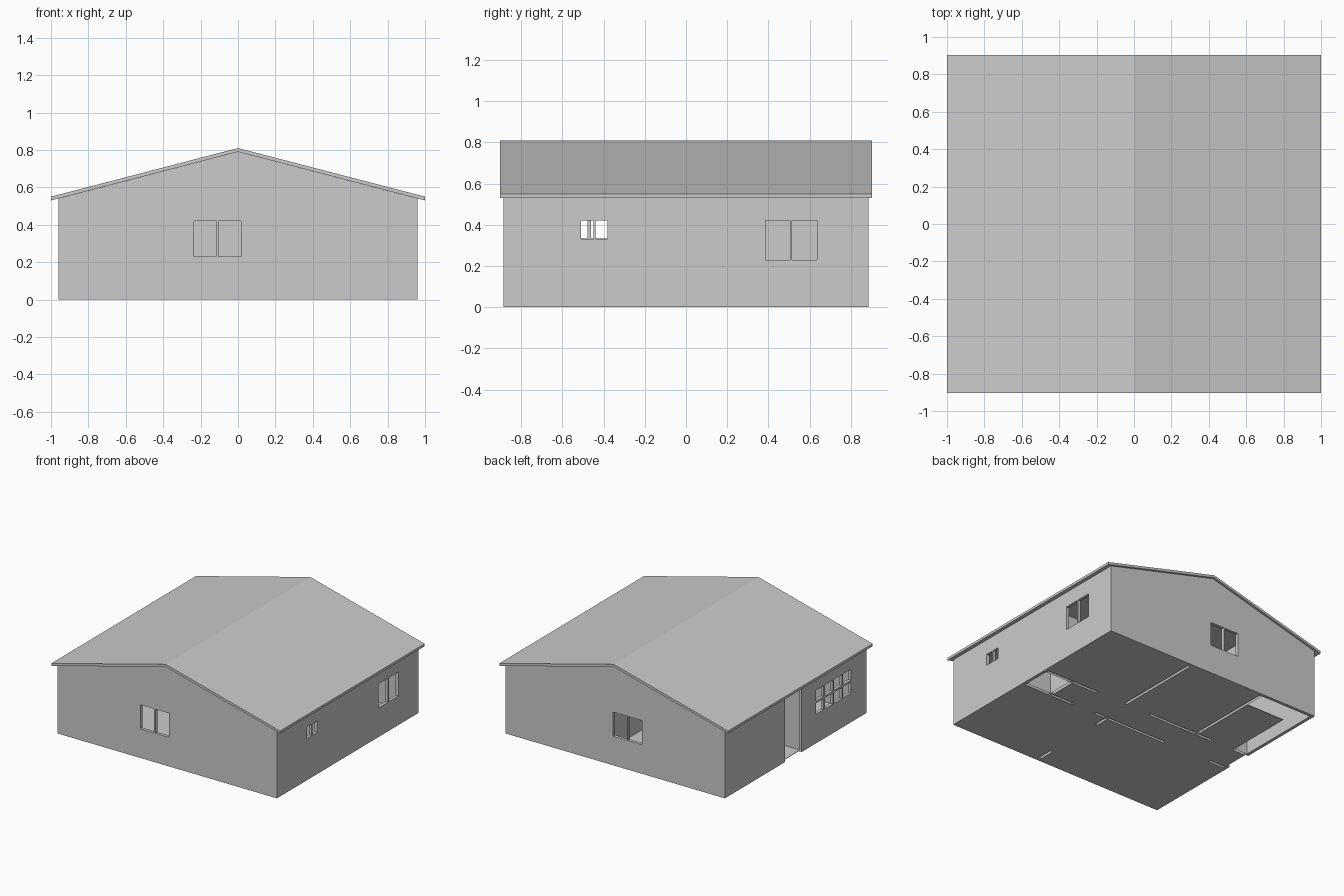
import bpy
import bmesh

cube = bpy.data.objects.get("Cube")
if cube:
    bpy.data.objects.remove(cube, do_unlink=True)

grey = bpy.data.materials.new("plain grey")
grey.use_nodes = True
GREY = (0.6, 0.6, 0.6, 1)
grey.diffuse_color = GREY
grey.node_tree.nodes["Principled BSDF"].inputs["Base Color"].default_value = GREY

WX, WY = 0.96, 0.885      # outer wall half sizes
T = 0.025                 # wall thickness
EAVE, PEAK = 0.54, 0.79   # wall heights
SLOPE = (PEAK - EAVE) / WX


def finish(name, bm):
    bmesh.ops.recalc_face_normals(bm, faces=bm.faces)
    mesh = bpy.data.meshes.new(name)
    bm.to_mesh(mesh)
    bm.free()
    mesh.materials.append(grey)
    obj = bpy.data.objects.new(name, mesh)
    bpy.context.collection.objects.link(obj)
    return obj


def add_box(bm, x0, x1, y0, y1, z0, z1, open_bottom=False):
    v = [bm.verts.new((x, y, z)) for z in (z0, z1)
         for x, y in ((x0, y0), (x1, y0), (x1, y1), (x0, y1))]
    bm.faces.new(v[4:])
    if not open_bottom:
        bm.faces.new(v[3::-1])
    for i in range(4):
        j = (i + 1) % 4
        bm.faces.new((v[i], v[j], v[j + 4], v[i + 4]))


def prism(name, profile, y0, y1):
    """Extrude an x-z profile along y."""
    bm = bmesh.new()
    face = bm.faces.new([bm.verts.new((x, y0, z)) for x, z in profile])
    ext = bmesh.ops.extrude_face_region(bm, geom=[face])["geom"]
    moved = [g for g in ext if isinstance(g, bmesh.types.BMVert)]
    bmesh.ops.translate(bm, verts=moved, vec=(0, y1 - y0, 0))
    return finish(name, bm)


def house_profile(half, bottom):
    side = PEAK - SLOPE * half
    return [(-half, bottom), (half, bottom), (half, side), (0, PEAK), (-half, side)]


def cut(target, cutter):
    cutter.hide_render = True
    cutter.hide_viewport = True
    cutter.display_type = "WIRE"
    mod = target.modifiers.new(cutter.name, "BOOLEAN")
    mod.operation = "DIFFERENCE"
    mod.solver = "EXACT"
    mod.object = cutter


# Outer walls, hollowed out, reaching up into the gables
walls = prism("outer_walls", house_profile(WX, 0), -WY, WY)
room_profile = house_profile(WX - T, -0.1)
room_profile = [(x, z + 0.1 if z > 0.7 else z + 0.05 if z > 0 else z) for x, z in room_profile]
cut(walls, prism("room_cutter", room_profile, -WY + T, WY - T))

# Window panes and the doorway
openings = bmesh.new()


def panes(wall, start, end, low, high, cols, rows=1, bar=0.01):
    w = (end - start + bar) / cols
    h = (high - low + bar) / rows
    for c in range(cols):
        for r in range(rows):
            a, b = start + c * w, low + r * h
            span = (a, a + w - bar)
            if wall in ("front", "back"):
                s = -WY if wall == "front" else WY
                add_box(openings, *span, s - 0.1, s + 0.1, b, b + h - bar)
            else:
                s = WX if wall == "left" else -WX
                add_box(openings, s - 0.1, s + 0.1, *span, b, b + h - bar)


panes("front", -0.235, 0.017, 0.23, 0.42, 2)
panes("back", -0.235, 0.017, 0.23, 0.42, 2)
panes("left", 0.385, 0.635, 0.23, 0.42, 2)
panes("left", -0.51, -0.38, 0.33, 0.42, 2)
panes("right", -0.69, -0.25, 0.23, 0.42, 4, 2, 0.016)
panes("right", -0.074, 0.137, -0.1, 0.5, 1)
cut(walls, finish("opening_cutter", openings))

# Inner walls: hollow, open underneath, standing over slits in the floor
XI, YI = WX - T, WY - T
h = T / 2
along_x = [(0.14, 0.46, XI), (0.14, -0.63, -0.03), (0.14, -XI, -0.82),
           (-0.1, 0.49, XI), (-0.1, -0.375, 0.285), (-0.1, -XI, -0.79)]
along_y = [(0.2, 0.14, YI), (-0.47, 0.14, YI), (0.17, -0.23, -0.1),
           (0.17, -YI, -0.72), (0.7, -0.1, 0.14)]
rects = [(a, b, y - h, y + h) for y, a, b in along_x]
rects += [(x - h, x + h, a, b) for x, a, b in along_y]
for i, r in enumerate(rects):
    bm = bmesh.new()
    add_box(bm, *r, 0, EAVE - 0.01, open_bottom=True)
    finish(f"inner_wall_{i + 1}", bm)
    bm = bmesh.new()
    add_box(bm, r[0] + 0.002, r[1] - 0.002, r[2] + 0.002, r[3] - 0.002, -0.1, 0.1)
    rects[i] = finish(f"floor_slit_{i + 1}", bm)

# Floor with slits and the open floor areas
bm = bmesh.new()
add_box(bm, -XI, XI, -YI, YI, 0, 0.004)
floor = finish("floor", bm)
for slit in rects:
    cut(floor, slit)
for i, r in enumerate([(0.7, XI, -0.1, 0.14), (-XI, -0.82, 0.14, YI), (-0.83, -0.47, 0.7, YI)]):
    bm = bmesh.new()
    add_box(bm, *r, -0.1, 0.1)
    cut(floor, finish(f"floor_gap_{i + 1}", bm))

# Flat ceiling
bm = bmesh.new()
add_box(bm, -XI, XI, -YI, YI, EAVE - 0.01, EAVE - 0.005)
finish("ceiling", bm)

# Gabled roof with overhanging eaves
roof = [(-1, 0.53), (0, PEAK), (1, 0.53), (1, 0.55), (0, 0.81), (-1, 0.55)]
prism("roof", roof, -0.903, 0.903)
